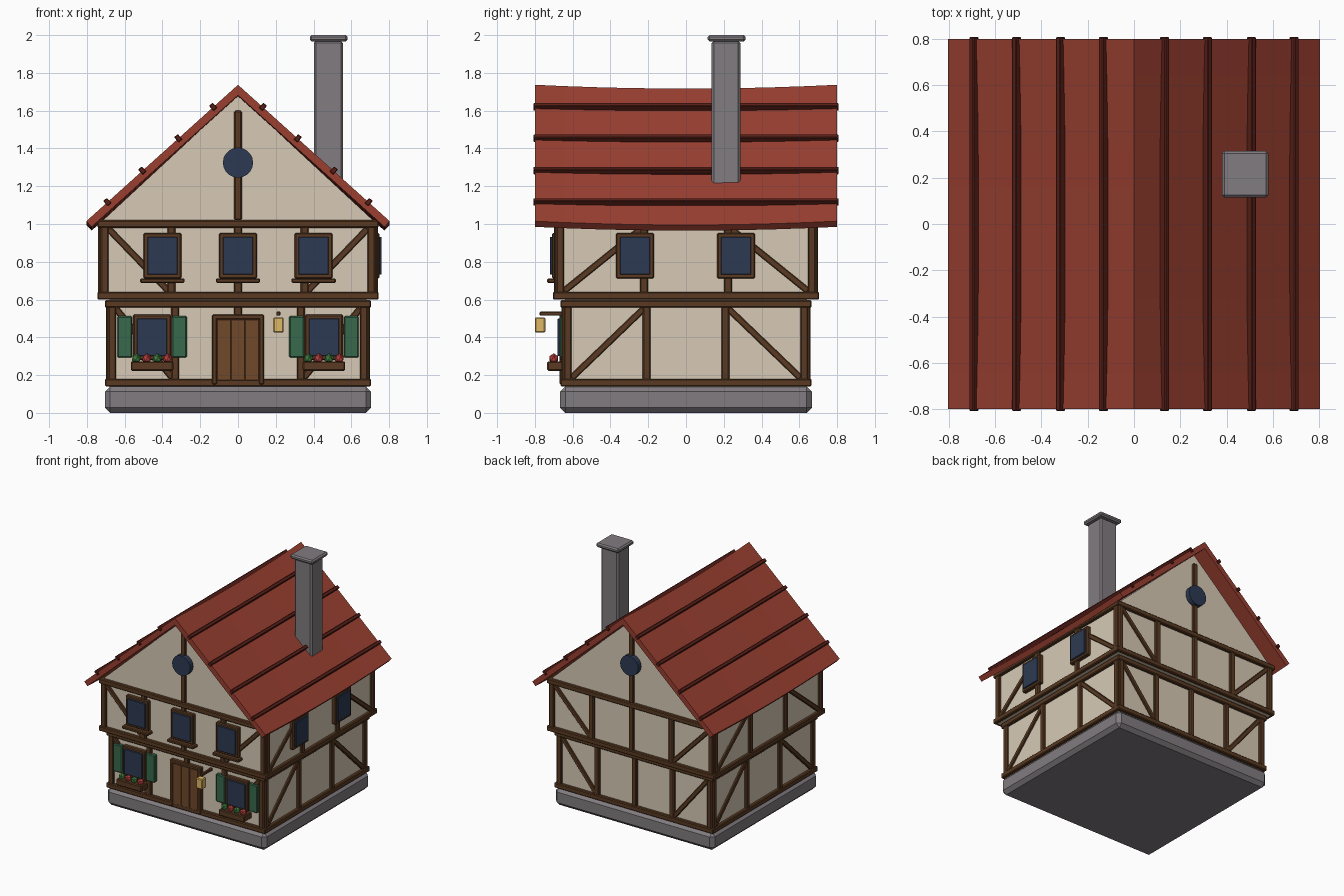
import bpy, bmesh
from math import radians, atan2, hypot
from mathutils import Matrix, Vector

if "Cube" in bpy.data.objects:
    bpy.data.objects.remove(bpy.data.objects["Cube"])


def mat(name, *rgb):
    m = bpy.data.materials.new(name)
    m.diffuse_color = (*rgb, 1)
    m.use_nodes = True
    m.node_tree.nodes["Principled BSDF"].inputs["Base Color"].default_value = m.diffuse_color
    return m


PLASTER = mat("plaster", 0.68, 0.59, 0.46)
WOOD = mat("timber", 0.10, 0.042, 0.016)
DOOR = mat("door_wood", 0.16, 0.065, 0.023)
GLASS = mat("glass", 0.026, 0.042, 0.085)
GREEN = mat("shutter_green", 0.04, 0.14, 0.07)
TILE = mat("roof_red", 0.32, 0.05, 0.03)
RIDGE = mat("roof_dark", 0.10, 0.014, 0.009)
STONE = mat("stone", 0.22, 0.20, 0.215)
LAMP = mat("lamp", 0.74, 0.48, 0.13)
RED = mat("petal_red", 0.50, 0.05, 0.05)
LEAF = mat("leaf_green", 0.05, 0.21, 0.05)


def finish(name, bm, material, bevel=0.0):
    bmesh.ops.recalc_face_normals(bm, faces=bm.faces)
    me = bpy.data.meshes.new(name)
    bm.to_mesh(me)
    bm.free()
    me.materials.append(material)
    ob = bpy.data.objects.new(name, me)
    bpy.context.collection.objects.link(ob)
    if bevel:
        b = ob.modifiers.new("bevel", 'BEVEL')
        b.width, b.segments = bevel, 1
    return ob


def box(name, lo, hi, material, bevel=0.006, m=Matrix()):
    """Box between two corners, then moved by matrix m."""
    lo, hi = Vector(lo), Vector(hi)
    bm = bmesh.new()
    bmesh.ops.create_cube(bm, size=1)
    bmesh.ops.scale(bm, vec=hi - lo, verts=bm.verts)
    bmesh.ops.translate(bm, vec=(lo + hi) / 2, verts=bm.verts)
    bm.transform(m)
    return finish(name, bm, material, bevel)


def prism(name, profile, ys, material, sag=0.0, bevel=0.0):
    """Sweep an xz profile along y, dipping in the middle by sag."""
    bm = bmesh.new()
    rings = []
    for y in ys:
        dip = sag * (1 - (y / ys[-1]) ** 2)
        rings.append([bm.verts.new((x, y, z - dip)) for x, z in profile])
    n = len(profile)
    for a, b in zip(rings, rings[1:]):
        for i in range(n):
            j = (i + 1) % n
            bm.faces.new((a[i], a[j], b[j], b[i]))
    bm.faces.new(rings[0])
    bm.faces.new(rings[-1])
    return finish(name, bm, material, bevel)


class Wall:
    """Places parts on one wall: u along it, z up, out from its face."""

    def __init__(self, label, angle, dist):
        self.label, self.d = label, dist
        self.m = Matrix.Rotation(radians(angle), 4, 'Z')

    def part(self, name, u, z, w, h, out, material, back=0.02, bevel=0.006):
        return box(f"{self.label}_{name}", (u - w / 2, -self.d - out, z - h / 2),
                   (u + w / 2, -self.d + back, z + h / 2), material, bevel, self.m)

    def brace(self, name, u0, z0, u1, z1):
        a = Matrix.Rotation(-atan2(z1 - z0, u1 - u0), 4, 'Y')
        m = self.m @ Matrix.Translation(((u0 + u1) / 2, -self.d, (z0 + z1) / 2)) @ a
        l = hypot(u1 - u0, z1 - z0) / 2
        box(f"{self.label}_{name}", (-l, -0.015, -0.017), (l, 0.02, 0.017), WOOD, 0.005, m)

    def window(self, name, u, z, sill=False):
        self.part(name + "_frame", u, z, 0.20, 0.24, 0.03, WOOD)
        self.part(name + "_pane", u, z, 0.16, 0.20, 0.04, GLASS, bevel=0.003)
        if sill:
            self.part(name + "_sill", u, z - 0.132, 0.235, 0.024, 0.055, WOOD)


# Stone base and plaster storeys
box("stone_base", (-0.705, -0.667, 0), (0.705, 0.667, 0.14), STONE, 0.028)
box("lower_walls", (-0.68, -0.64, 0.13), (0.68, 0.64, 0.605), PLASTER, 0)
box("upper_walls", (-0.72, -0.68, 0.60), (0.72, 0.68, 1.02), PLASTER, 0)
prism("gable_walls", [(-0.72, 1.015), (0.72, 1.015), (0, 1.682)], [-0.68, 0.68], PLASTER)

# Timber framing on all four walls of each storey
walls = {}
for storey, hx, hy, z0, z1 in (("lower", 0.68, 0.64, 0.14, 0.597),
                               ("upper", 0.72, 0.68, 0.60, 1.02)):
    for side, angle in (("front", 0), ("right", 90), ("back", 180), ("left", 270)):
        long_side = side in ("front", "back")
        half, dist = (hx, hy) if long_side else (hy, hx)
        w = walls[storey, side] = Wall(f"{storey}_{side}", angle, dist)
        for nm, z in (("sill_beam", z0 + 0.02), ("top_beam", z1 - 0.02)):
            w.part(nm, 0, z, 2 * half + 0.05, 0.04, 0.025, WOOD)
        bays = 4 if long_side else 3
        e = half - 0.014
        for i in range(bays + 1):
            u = -e + 2 * e * i / bays
            w.part("post", u, (z0 + z1) / 2, 0.042, z1 - z0 - 0.06, 0.02, WOOD)
        inner = e - 2 * e / bays
        za, zb = (z1 - 0.045, z0 + 0.045) if long_side else (z0 + 0.045, z1 - 0.045)
        for s in (-1, 1):
            w.brace("brace", s * (e - 0.02), za, s * (inner + 0.015), zb)

# Upper windows: three in front, two on the right side
for u in (-0.4, 0, 0.4):
    walls["upper", "front"].window("window", u, 0.832, True)
for u in (-0.27, 0.265):
    walls["upper", "right"].window("window", u, 0.832)

# Lower windows with shutters and flower boxes
front = walls["lower", "front"]
for c in (-0.455, 0.455):
    front.window("window", c, 0.40)
    for s in (-1, 1):
        front.part("shutter", c + s * 0.145, 0.402, 0.078, 0.22, 0.03, GREEN)
    front.part("flower_box", c, 0.248, 0.225, 0.05, 0.095, WOOD)
    for i in range(4):
        bm = bmesh.new()
        bmesh.ops.create_icosphere(bm, subdivisions=1, radius=0.027, matrix=Matrix.Translation(
            (c - 0.083 + i * 0.055, -0.70, 0.288)))
        finish("flower", bm, RED if i % 2 else LEAF)

# Door with frame
for s in (-1, 1):
    front.part("door_jamb", s * 0.124, 0.335, 0.028, 0.37, 0.03, WOOD)
front.part("door_lintel", 0, 0.507, 0.276, 0.028, 0.03, WOOD)
for u in (-0.074, 0, 0.074):
    front.part("door_plank", u, 0.333, 0.073, 0.326, 0.0265, DOOR, bevel=0.003)

# Lantern on its bracket
box("lantern_arm", (0.203, -0.775, 0.515), (0.225, -0.64, 0.536), WOOD, 0.004)
box("lantern", (0.186, -0.80, 0.425), (0.242, -0.745, 0.506), LAMP)

# Gable posts and round windows
for side, angle in (("front", 0), ("back", 180)):
    g = Wall("gable_" + side, angle, 0.68)
    g.part("post", 0, 1.31, 0.04, 0.58, 0.02, WOOD)
    bm = bmesh.new()
    bmesh.ops.create_cone(bm, cap_ends=True, segments=20, radius1=0.08, radius2=0.08, depth=0.06,
                          matrix=g.m @ Matrix.Translation((0, -0.69, 1.325)) @ Matrix.Rotation(radians(90), 4, 'X'))
    finish("round_window_" + side, bm, GLASS)

# Sagging roof slabs with raised battens
ys = [-0.8 + 0.16 * i for i in range(11)]
slope = atan2(0.72, 0.8)
for s, nm in ((-1, "left"), (1, "right")):
    prism("roof_" + nm, [(0, 1.737), (s * 0.803, 1.015), (s * 0.775, 0.985), (0, 1.682)],
          ys, TILE, 0.02)
    for x in (0.13, 0.315, 0.505, 0.69):
        m = Matrix.Translation((s * (x + 0.004), 0, 1.740 - 0.9 * x)) @ Matrix.Rotation(s * slope, 4, 'Y')
        box("roof_batten_" + nm, (-0.013, -0.808, -0.022), (0.013, 0.808, 0.015), RIDGE, 0.004, m)

# Chimney
box("chimney", (0.402, 0.135, 1.18), (0.556, 0.288, 1.97), STONE, 0.012)
box("chimney_cap", (0.38, 0.115, 1.966), (0.58, 0.315, 2.0), STONE, 0.01)
